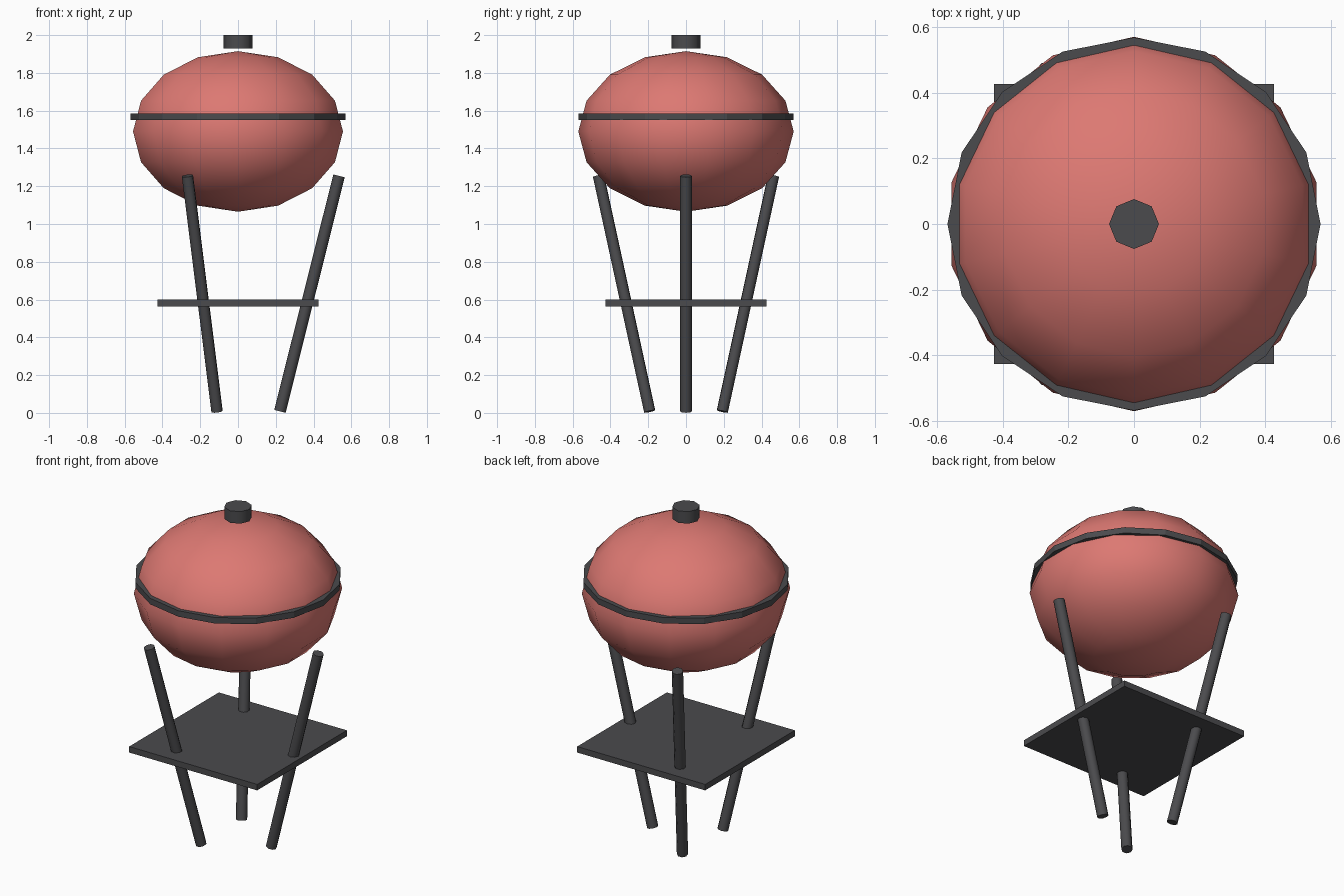
import bpy
from math import cos, sin, radians
from mathutils import Vector

if "Cube" in bpy.data.objects:
    bpy.data.objects.remove(bpy.data.objects["Cube"])


def material(name, rgb):
    m = bpy.data.materials.new(name)
    m.diffuse_color = (*rgb, 1)
    m.use_nodes = True
    m.node_tree.nodes["Principled BSDF"].inputs["Base Color"].default_value = m.diffuse_color
    return m


RED = material("red_enamel", (0.72, 0.19, 0.17))
DARK = material("dark_metal", (0.07, 0.07, 0.075))


def finish(name, mat, angle=50):
    ob = bpy.context.object
    ob.name = name
    ob.data.materials.append(mat)
    bpy.ops.object.transform_apply(location=False, rotation=True, scale=True)
    bpy.ops.object.shade_smooth_by_angle(angle=radians(angle))
    return ob


def rod(name, a, b, radius, sides):
    a, b = Vector(a), Vector(b)
    d = b - a
    bpy.ops.mesh.primitive_cylinder_add(
        vertices=sides, radius=radius, depth=d.length, location=(a + b) / 2,
        rotation=d.to_track_quat('Z', 'Y').to_euler())
    return finish(name, DARK)


# Squashed kettle body
bpy.ops.mesh.primitive_uv_sphere_add(segments=14, ring_count=8, radius=1,
                                     location=(0, 0, 1.49))
bpy.context.object.scale = (0.57, 0.57, 0.425)
finish("kettle_body", RED, 60)

# Rim band between lid and bowl
bpy.ops.mesh.primitive_cylinder_add(vertices=16, radius=0.568, depth=0.036,
                                    location=(0, 0, 1.568))
finish("rim_band", DARK, 15)

# Lid knob
bpy.ops.mesh.primitive_cylinder_add(vertices=8, radius=0.076, depth=0.072,
                                    location=(0, 0, 1.964))
finish("lid_knob", DARK)

# Square shelf
bpy.ops.mesh.primitive_cube_add(size=1, location=(0, 0, 0.582))
bpy.context.object.scale = (0.853, 0.853, 0.036)
finish("shelf", DARK)

# Three splayed legs
for i in range(3):
    t = radians(120 * i)
    rod(f"leg_{i + 1}", (0.222 * cos(t), 0.222 * sin(t), 0.008),
        (0.535 * cos(t), 0.535 * sin(t), 1.255), 0.031, 8)
